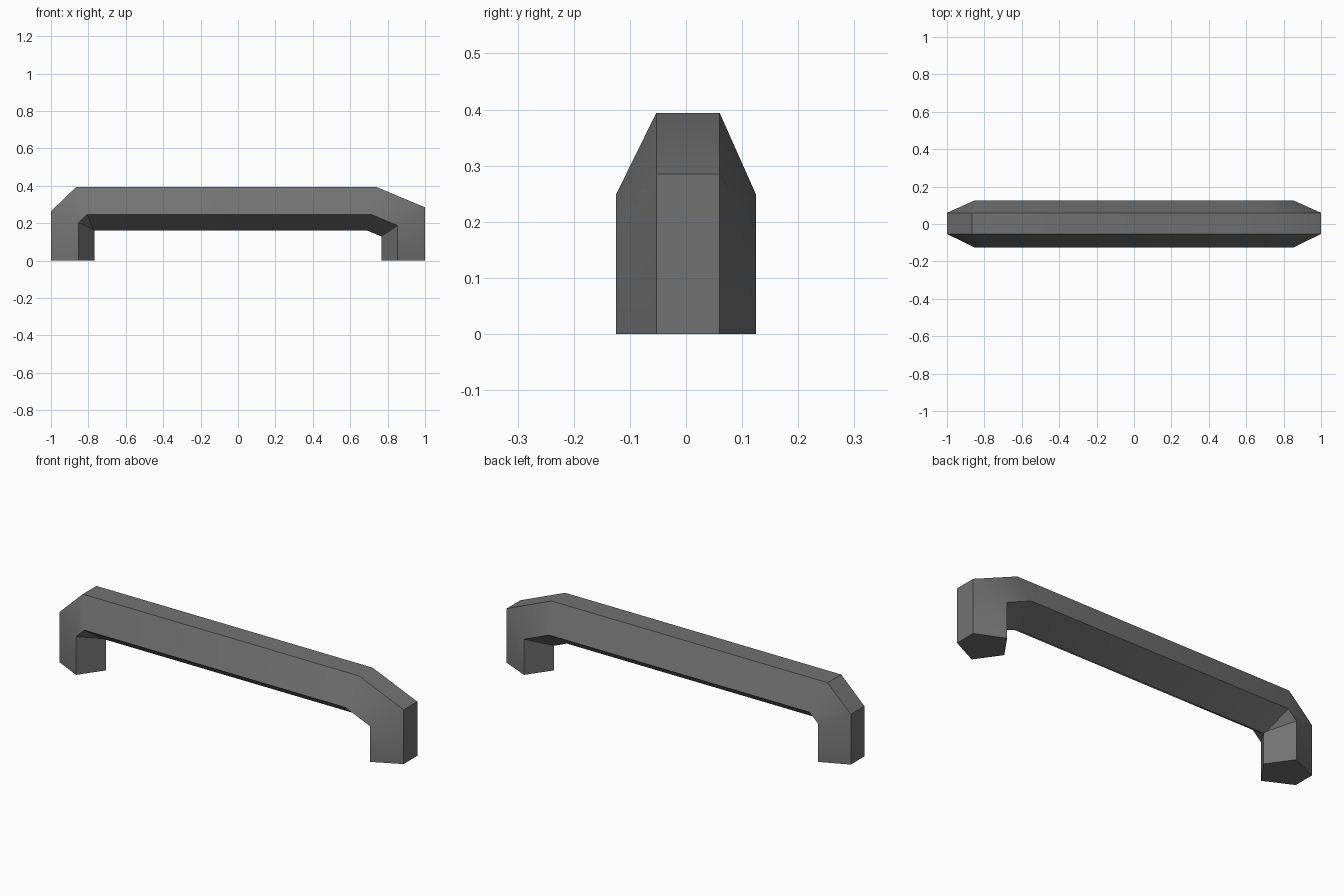
import bpy, bmesh, math
from mathutils import Vector

cube = bpy.data.objects.get("Cube")
if cube:
    bpy.data.objects.remove(cube, do_unlink=True)

grey = bpy.data.materials.new("dark_grey")
grey.use_nodes = True
colour = (0.17, 0.17, 0.17, 1)
grey.diffuse_color = colour
grey.node_tree.nodes["Principled BSDF"].inputs["Base Color"].default_value = colour

# Outer line of the handle in x, z, from foot to foot
path = [Vector(p) for p in ((-1, 0), (-1, 0.264), (-0.865, 0.394),
                            (0.74, 0.394), (1, 0.285), (1, 0))]
# Five-sided section: y, depth inward from the outer line
section = [(-0.053, 0), (0.06, 0), (0.125, 0.146), (0, 0.234), (-0.125, 0.146)]


def inward(a, b):
    """Unit normal of a path segment, pointing inside the handle."""
    d = (b - a).normalized()
    return Vector((d.y, -d.x))


def miter(i):
    """Mitred inward offset at a path point."""
    normals = []
    if i > 0:
        normals.append(inward(path[i - 1], path[i]))
    if i < len(path) - 1:
        normals.append(inward(path[i], path[i + 1]))
    total = sum(normals, Vector((0, 0)))
    return total / total.dot(normals[0])


# Sweep the section along the path, joining neighbouring rings
bm = bmesh.new()
rings = []
for i, p in enumerate(path):
    m = miter(i)
    rings.append([bm.verts.new((p.x + m.x * d, y, p.y + m.y * d)) for y, d in section])
n = len(section)
for r, s in zip(rings, rings[1:]):
    for k in range(n):
        j = (k + 1) % n
        bm.faces.new((r[k], r[j], s[j], s[k]))
# Flat feet
bm.faces.new(rings[0])
bm.faces.new(rings[-1])
bmesh.ops.recalc_face_normals(bm, faces=bm.faces)

mesh = bpy.data.meshes.new("handle")
bm.to_mesh(mesh)
bm.free()
mesh.materials.append(grey)
handle = bpy.data.objects.new("handle", mesh)
bpy.context.collection.objects.link(handle)

# Soft shading across the shallow bends only
bpy.ops.object.select_all(action="DESELECT")
handle.select_set(True)
bpy.context.view_layer.objects.active = handle
bpy.ops.object.shade_smooth_by_angle(angle=math.radians(30))
